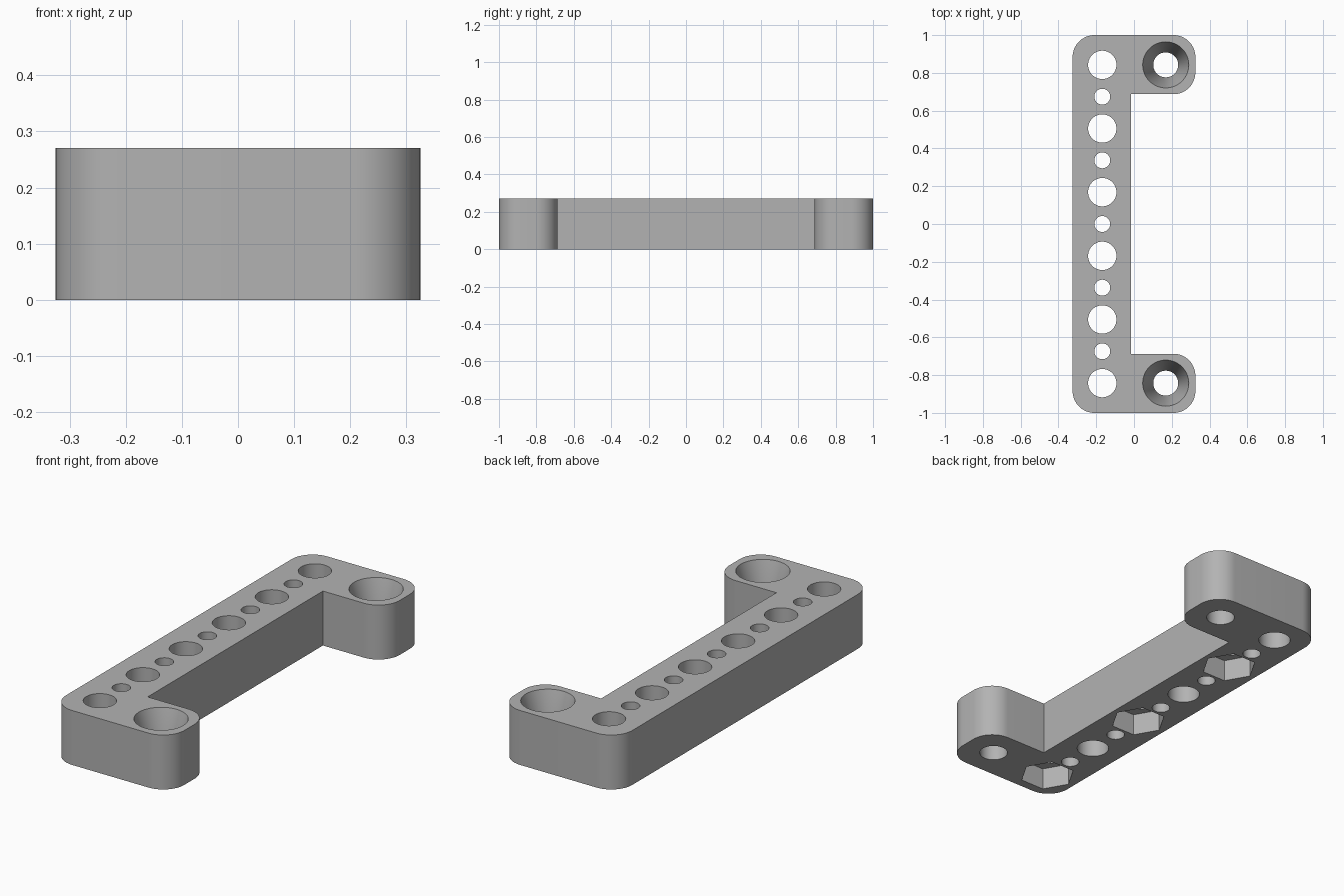
import bpy, bmesh, math
from mathutils import Vector

if "Cube" in bpy.data.objects:
    bpy.data.objects.remove(bpy.data.objects["Cube"], do_unlink=True)

HEIGHT = 0.27
HALF_W = 0.325       # half width across x
BEAM_X = -0.015      # inner face of the beam
ARM_Y = 0.687        # inner face of each arm
CORNER = 0.116       # outer corner radius
HOLE_X = 0.168
PITCH = 0.1685       # spacing along the hole row

grey = bpy.data.materials.new("plain grey")
grey.use_nodes = True
grey.diffuse_color = (0.45, 0.45, 0.45, 1)
grey.node_tree.nodes["Principled BSDF"].inputs["Base Color"].default_value = (0.45, 0.45, 0.45, 1)


def arc(cx, cy, start, steps=16):
    """Quarter turn, counter-clockwise from a start angle in degrees."""
    angles = [math.radians(start + 90 * i / steps) for i in range(steps + 1)]
    return [(cx + CORNER * math.cos(a), cy + CORNER * math.sin(a)) for a in angles]


# Bracket body: C-shaped outline with rounded outer corners, extruded upward
cx = HALF_W - CORNER
outline = (arc(-cx, -1 + CORNER, 180) + arc(cx, -1 + CORNER, 270)
           + arc(cx, -ARM_Y - CORNER, 0)
           + [(BEAM_X, -ARM_Y), (BEAM_X, ARM_Y)]
           + arc(cx, ARM_Y + CORNER, 270) + arc(cx, 1 - CORNER, 0)
           + arc(-cx, 1 - CORNER, 90))
bm = bmesh.new()
base = bm.faces.new([bm.verts.new((x, y, 0)) for x, y in outline])
top = bmesh.ops.extrude_face_region(bm, geom=[base])["geom"]
bmesh.ops.translate(bm, vec=Vector((0, 0, HEIGHT)),
                    verts=[v for v in top if isinstance(v, bmesh.types.BMVert)])
bmesh.ops.recalc_face_normals(bm, faces=bm.faces)
mesh = bpy.data.meshes.new("bracket")
bm.to_mesh(mesh)
bm.free()
bracket = bpy.data.objects.new("bracket", mesh)
bpy.context.collection.objects.link(bracket)
mesh.materials.append(grey)
bpy.context.view_layer.objects.active = bracket
bracket.select_set(True)


def cut(x, y, z0, z1, r0, r1, sides=64):
    """Subtract an upright prism or cone from the bracket."""
    cb = bmesh.new()
    bmesh.ops.create_cone(cb, cap_ends=True, segments=sides, radius1=r0,
                          radius2=r1, depth=z1 - z0)
    # Turn so that a corner points along x
    first = max(cb.verts, key=lambda v: v.co.x)
    turn = -math.atan2(first.co.y, first.co.x)
    for v in cb.verts:
        c, s = math.cos(turn), math.sin(turn)
        v.co = (x + v.co.x * c - v.co.y * s, y + v.co.x * s + v.co.y * c,
                v.co.z + (z0 + z1) / 2)
    cm = bpy.data.meshes.new("cutter")
    cb.to_mesh(cm)
    cb.free()
    cm.materials.append(grey)
    cutter = bpy.data.objects.new("cutter", cm)
    cutter.hide_render = True
    bpy.context.collection.objects.link(cutter)
    mod = bracket.modifiers.new("cut", 'BOOLEAN')
    mod.operation = 'DIFFERENCE'
    mod.solver = 'EXACT'
    mod.object = cutter
    bpy.ops.object.modifier_apply(modifier=mod.name)
    bpy.data.objects.remove(cutter, do_unlink=True)


# Row of alternating large and small holes through the beam
for i in range(-5, 6):
    radius = 0.075 if i % 2 else 0.042
    cut(-HOLE_X, i * PITCH, -0.1, HEIGHT + 0.1, radius, radius)

# Hexagonal nut pockets under every second large hole
for i in (-5, -1, 3):
    cut(-HOLE_X, i * PITCH, -0.1, 0.11, 0.13, 0.13, 6)

# Mounting holes in the arms, with a steep tapered mouth
for side in (-1, 1):
    y = side * 5 * PITCH
    cut(HOLE_X, y, -0.1, HEIGHT + 0.1, 0.066, 0.066)
    slope = (0.122 - 0.066) / 0.2
    cut(HOLE_X, y, HEIGHT - 0.2, HEIGHT + 0.05, 0.066, 0.122 + slope * 0.05)

bpy.ops.object.shade_smooth_by_angle(angle=math.radians(30))
